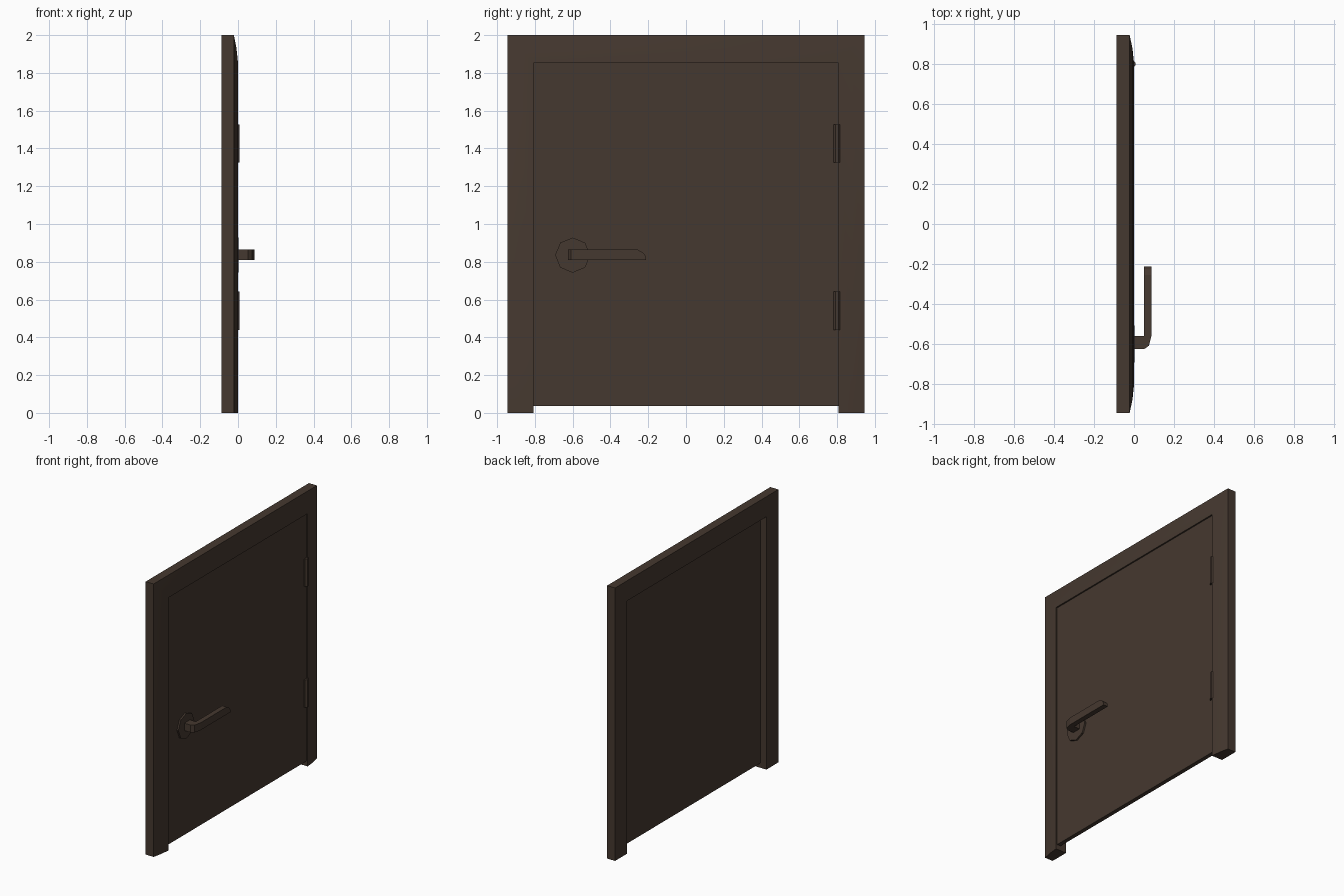
import bpy, bmesh, math
from mathutils import Vector

cube = bpy.data.objects.get("Cube")
if cube:
    bpy.data.objects.remove(cube)

brown = bpy.data.materials.new("dark brown")
brown.use_nodes = True
colour = (0.060, 0.040, 0.029, 1)
brown.diffuse_color = colour
bsdf = brown.node_tree.nodes["Principled BSDF"]
bsdf.inputs["Base Color"].default_value = colour
bsdf.inputs["Roughness"].default_value = 0.7


def finish(name, bm, smooth=False):
    bmesh.ops.recalc_face_normals(bm, faces=bm.faces)
    mesh = bpy.data.meshes.new(name)
    bm.to_mesh(mesh)
    bm.free()
    mesh.materials.append(brown)
    obj = bpy.data.objects.new(name, mesh)
    bpy.context.collection.objects.link(obj)
    if smooth:
        bpy.ops.object.select_all(action="DESELECT")
        bpy.context.view_layer.objects.active = obj
        obj.select_set(True)
        bpy.ops.object.shade_smooth_by_angle(angle=math.radians(30))
    return obj


def prism(name, points, offset, trims=()):
    """Extrude a closed outline by an offset, then trim with planes."""
    bm = bmesh.new()
    face = bm.faces.new([bm.verts.new(p) for p in points])
    top = bmesh.ops.extrude_face_region(bm, geom=[face])["geom"]
    bmesh.ops.translate(bm, vec=offset,
                        verts=[v for v in top if isinstance(v, bmesh.types.BMVert)])
    for point, normal in trims:
        cut = bmesh.ops.bisect_plane(bm, geom=bm.verts[:] + bm.edges[:] + bm.faces[:],
                                     plane_co=point, plane_no=normal, clear_outer=True)
        bmesh.ops.contextual_create(
            bm, geom=[e for e in cut["geom_cut"] if isinstance(e, bmesh.types.BMEdge)])
    return finish(name, bm)


def octagon(radius, centre, plane, turn=0):
    """Octagon outline in the plane of two axes."""
    a, b = (Vector(axis) for axis in plane)
    angles = [math.radians(45 * i + turn) for i in range(8)]
    return [Vector(centre) + radius * (math.cos(t) * a + math.sin(t) * b) for t in angles]


X, Y, Z = (1, 0, 0), (0, 1, 0), (0, 0, 1)

# Mitred frame: one bowed profile swept up, across and down
HALF, HEIGHT, BACK, WIDTH = 0.945, 2.0, -0.087, 0.138
profile = [(0, BACK), (0, -0.022), (0.065, -0.008), (WIDTH, 0), (WIDTH, BACK)]
bm = bmesh.new()
rings = []
for side, at_top in ((1, False), (1, True), (-1, True), (-1, False)):
    rings.append([bm.verts.new((x, side * (HALF - u), HEIGHT - 1.07 * u if at_top else 0))
                  for u, x in profile])
n = len(profile)
for a, b in zip(rings, rings[1:]):
    for i in range(n):
        j = (i + 1) % n
        bm.faces.new((a[i], a[j], b[j], b[i]))
bm.faces.new(rings[0])
bm.faces.new(rings[-1])
finish("door_frame", bm, smooth=True)

# Door leaf, set slightly behind the frame front
edge = HALF - WIDTH
leaf = [(-0.04, -edge, 0.036), (-0.01, -edge, 0.036), (-0.01, edge, 0.036), (-0.04, edge, 0.036)]
prism("door_leaf", leaf, (0, 0, 1.816))

# Hinge barrels
for name, base in (("lower_hinge", 0.44), ("upper_hinge", 1.325)):
    prism(name, octagon(0.0205, (-0.012, 0.8, base), (X, Y), 22.5), (0, 0, 0.203))

# Handle plate
prism("handle_plate", octagon(0.093, (-0.012, -0.6, 0.835), (Y, Z)), (0.014, 0, 0))

# Lever: bent plan outline, with its tip trimmed round at the top
plan = [(-0.012, -0.625), (0.052, -0.625), (0.075, -0.608), (0.087, -0.56),
        (0.087, -0.212), (0.05, -0.212), (0.05, -0.56), (-0.012, -0.56)]
prism("lever_handle", [(x, y, 0.81) for x, y in plan], (0, 0, 0.054),
      trims=[((0, -0.255, 0.864), (0, 0.5, 0.87)),
             ((0, -0.212, 0.826), (0, 0.85, 0.53))])
